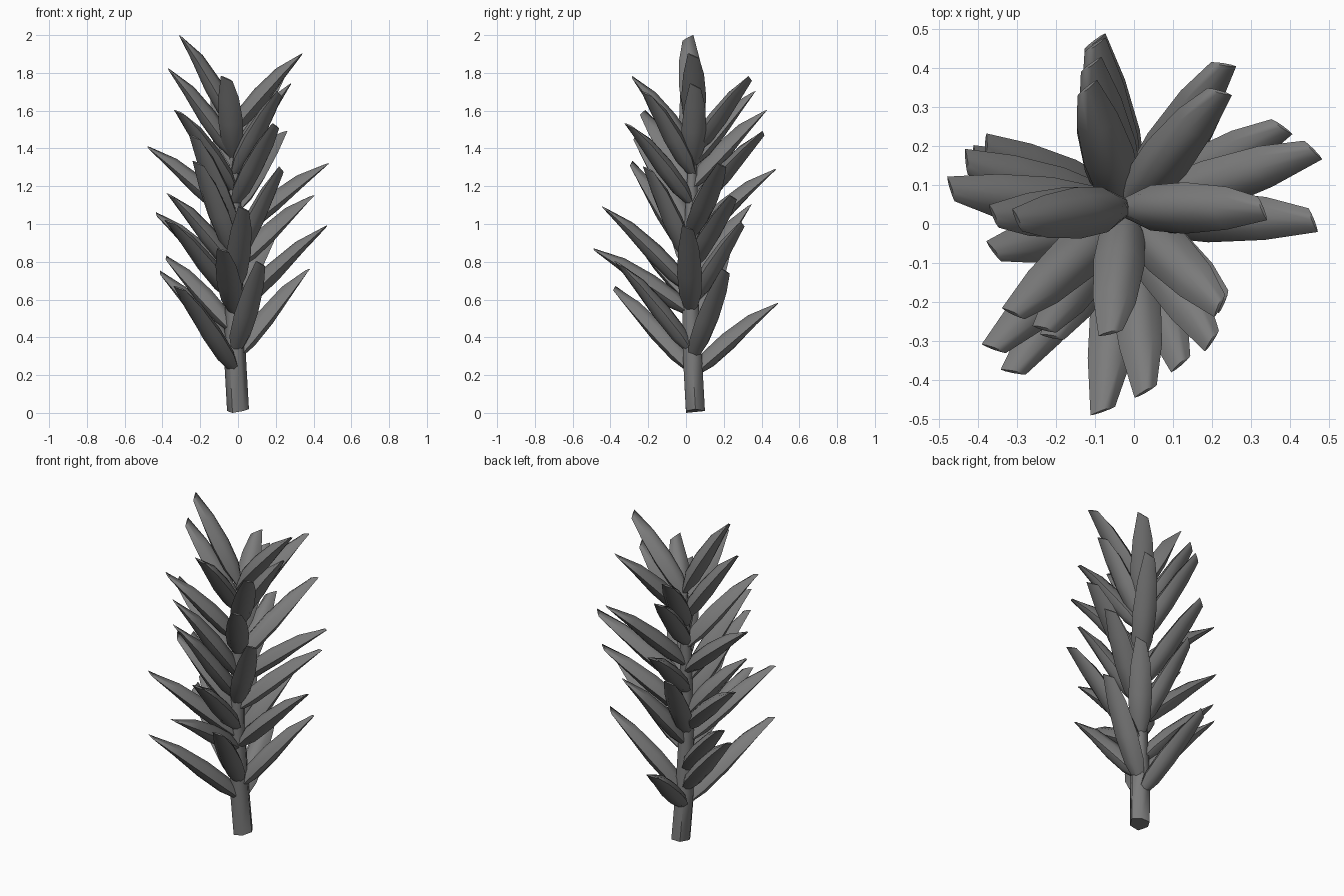
import bpy, math
from mathutils import Vector

# Stem centre line: x, y, z, radius
STEM = [(0.0, 0.05, 0.01, 0.058), (-0.015, 0.035, 0.28, 0.058), (-0.02, 0.02, 0.7, 0.046),
        (-0.02, 0.03, 1.15, 0.036), (-0.025, 0.045, 1.58, 0.01)]

grey = bpy.data.materials.new("dark_grey")
grey.diffuse_color = (0.2, 0.2, 0.2, 1)


def stem_at(z):
    for a, b in zip(STEM, STEM[1:]):
        if z <= b[2]:
            t = (z - a[2]) / (b[2] - a[2])
            return Vector(a[:3]).lerp(Vector(b[:3]), t)
    return Vector(STEM[-1][:3])


def make_object(name, verts, faces):
    mesh = bpy.data.meshes.new(name)
    mesh.from_pydata(verts, [], faces)
    mesh.update()
    mesh.materials.append(grey)
    ob = bpy.data.objects.new(name, mesh)
    bpy.context.collection.objects.link(ob)
    bpy.context.view_layer.objects.active = ob
    ob.select_set(True)
    bpy.ops.object.shade_smooth_by_angle(angle=math.radians(60))
    ob.select_set(False)
    return ob


def tube_faces(rings, n):
    faces = [(k * n + i, k * n + (i + 1) % n, (k + 1) * n + (i + 1) % n, (k + 1) * n + i)
             for k in range(rings - 1) for i in range(n)]
    return faces + [tuple(reversed(range(n))), tuple(range((rings - 1) * n, rings * n))]


# Stem: tapering six-sided tube
N = 6
verts = [(x + r * math.cos(math.tau * i / N), y + r * math.sin(math.tau * i / N), z)
         for x, y, z, r in STEM for i in range(N)]
verts[0] = (verts[0][0], verts[0][1], 0.02)
verts[4] = (verts[4][0], verts[4][1], 0.0)
make_object("stem", verts, tube_faces(len(STEM), N))

# Leaf stations: position along rib, half width, height above and depth below the rib
BLADE = [(0.0, 0.025, 0.02, 0.012), (0.2, 0.058, 0.06, 0.034), (0.45, 0.066, 0.066, 0.032),
         (0.75, 0.055, 0.052, 0.014), (1.0, 0.03, 0.006, 0.004)]
# Lens-shaped section: across, height factor above (+) or below (-)
SECTION = [(-1, 0.1), (-0.6, -0.7), (0, -1), (0.6, -0.7), (1, 0.1), (0.6, 0.7), (0, 1), (-0.6, 0.7)]


def leaf(tip, rise):
    tip = Vector(tip)
    base = stem_at(tip.z - rise)
    rib = tip - base
    side = Vector((0, 0, 1)).cross(rib).normalized()
    up = rib.normalized().cross(side)
    v = []
    for t, w, high, low in BLADE:
        for s, h in SECTION:
            slant = 0.018 * s if t == 1 else 0
            v.append(base + rib * t + side * w * s + up * h * (high if h > 0 else low)
                     - rib.normalized() * slant)
    make_object("leaf", v, tube_faces(len(BLADE), len(SECTION)))


# Leaf tips and how far each climbs above its joint
LEAVES = [
    (-0.30, 0.01, 1.985, .47), (0.33, 0.04, 1.89, .40), (-0.36, 0.02, 1.81, .46),
    (-0.06, -0.28, 1.77, .42), (0.22, 0.34, 1.77, .40), (0.27, 0.05, 1.73, .42),
    (-0.12, 0.35, 1.69, .38), (0.22, -0.21, 1.69, .43), (-0.31, -0.23, 1.59, .42),
    (-0.11, 0.41, 1.59, .40), (0.20, -0.30, 1.52, .42), (0.23, 0.41, 1.48, .42),
    (-0.23, -0.27, 1.46, .50), (-0.47, 0.09, 1.40, .38), (0.46, 0.19, 1.31, .38),
    (-0.21, -0.29, 1.32, .50), (0.23, -0.20, 1.29, .50), (-0.10, 0.46, 1.28, .38),
    (-0.36, -0.07, 1.15, .40), (0.38, 0.25, 1.14, .38), (-0.12, 0.33, 1.09, .45),
    (0.03, -0.43, 1.08, .44), (-0.43, 0.16, 1.05, .38), (0.20, 0.30, 1.00, .43),
    (0.46, 0.01, 0.98, .45), (-0.08, -0.48, 0.86, .34), (-0.38, 0.20, 0.82, .40),
    (0.12, -0.36, 0.79, .48), (0.36, 0.21, 0.75, .47), (-0.36, -0.32, 1.01, .42),
    (-0.41, 0.17, 0.74, .44), (-0.31, -0.38, 0.66, .45), (-0.10, 0.47, 0.57, .37),
]
for x, y, z, rise in LEAVES:
    leaf((x, y, z), rise)
